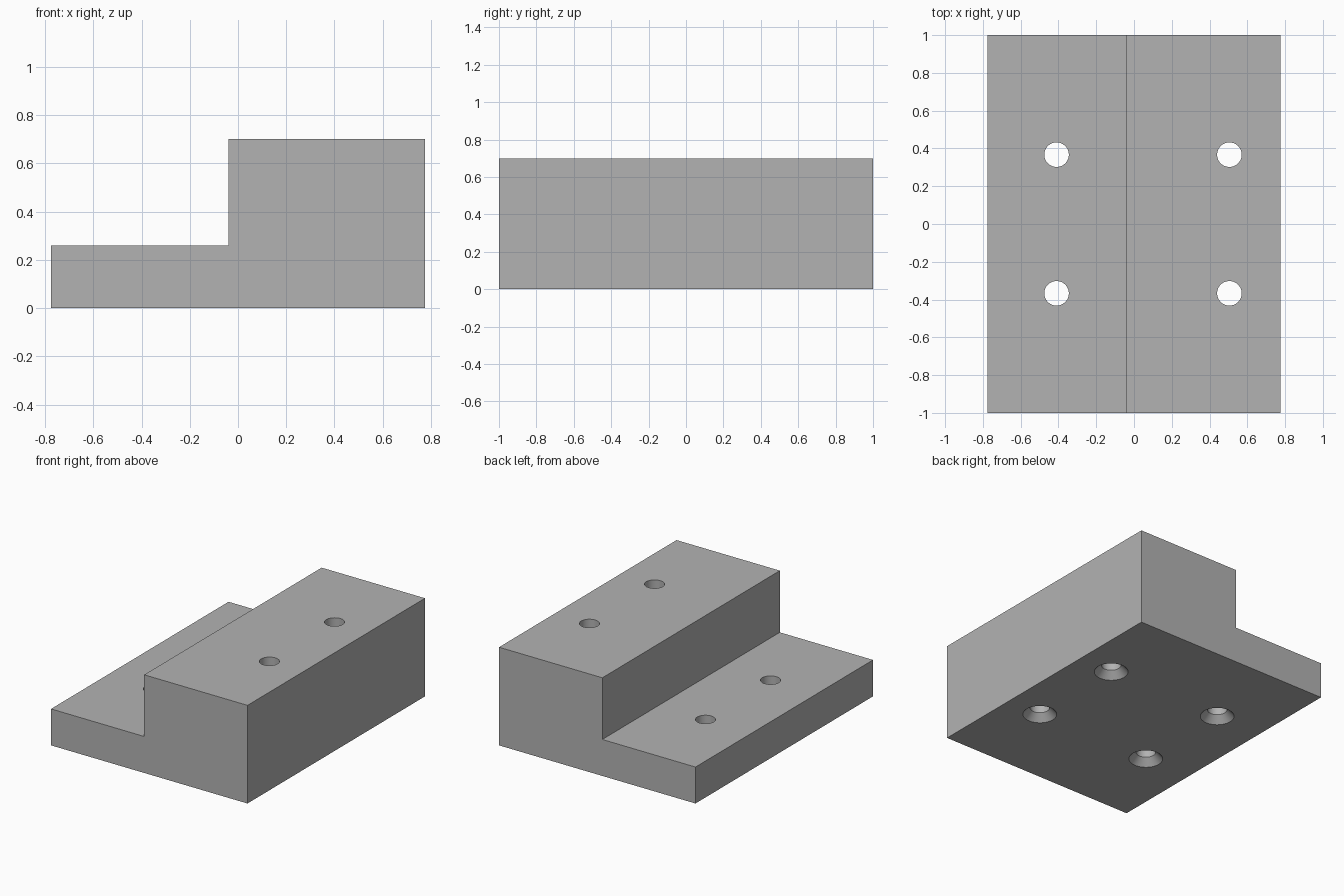
import bpy, bmesh, math

if "Cube" in bpy.data.objects:
    bpy.data.objects.remove(bpy.data.objects["Cube"])

grey = bpy.data.materials.new("plain grey")
grey.diffuse_color = (0.45, 0.45, 0.45, 1)
grey.use_nodes = True
grey.node_tree.nodes["Principled BSDF"].inputs["Base Color"].default_value = grey.diffuse_color


def make_object(name, bm):
    bmesh.ops.recalc_face_normals(bm, faces=bm.faces[:])
    mesh = bpy.data.meshes.new(name)
    bm.to_mesh(mesh)
    bm.free()
    obj = bpy.data.objects.new(name, mesh)
    bpy.context.collection.objects.link(obj)
    obj.data.materials.append(grey)
    return obj


# Stepped block: L-shaped profile extruded along y
profile = [(-0.775, 0), (0.775, 0), (0.775, 0.70), (-0.04, 0.70), (-0.04, 0.26), (-0.775, 0.26)]
bm = bmesh.new()
face = bm.faces.new([bm.verts.new((x, -1, z)) for x, z in profile])
ext = bmesh.ops.extrude_face_region(bm, geom=[face])
bmesh.ops.translate(bm, vec=(0, 2, 0), verts=[v for v in ext["geom"] if isinstance(v, bmesh.types.BMVert)])
block = make_object("stepped_block", bm)

# Hole cutters: straight shafts with a countersink at the underside
R, SINK_R, SINK_D, SIDES = 0.065, 0.112, 0.05, 48
rings = [(SINK_R, -0.1), (SINK_R, 0), (R, SINK_D), (R, 0.9)]
bm = bmesh.new()
for cx in (-0.41, 0.505):
    for cy in (-0.367, 0.367):
        loops = []
        for r, z in rings:
            loops.append([bm.verts.new((cx + r * math.cos(2 * math.pi * i / SIDES),
                                        cy + r * math.sin(2 * math.pi * i / SIDES), z))
                          for i in range(SIDES)])
        for a, b in zip(loops, loops[1:]):
            for i in range(SIDES):
                j = (i + 1) % SIDES
                bm.faces.new((a[i], a[j], b[j], b[i]))
        bm.faces.new(loops[0][::-1])
        bm.faces.new(loops[-1])
cutter = make_object("hole_cutter", bm)

# Cut the holes into the block
mod = block.modifiers.new("holes", 'BOOLEAN')
mod.operation = 'DIFFERENCE'
mod.solver = 'EXACT'
mod.object = cutter
bpy.context.view_layer.objects.active = block
block.select_set(True)
bpy.ops.object.modifier_apply(modifier=mod.name)
bpy.data.objects.remove(cutter)
bpy.ops.object.shade_smooth_by_angle(angle=math.radians(30))
